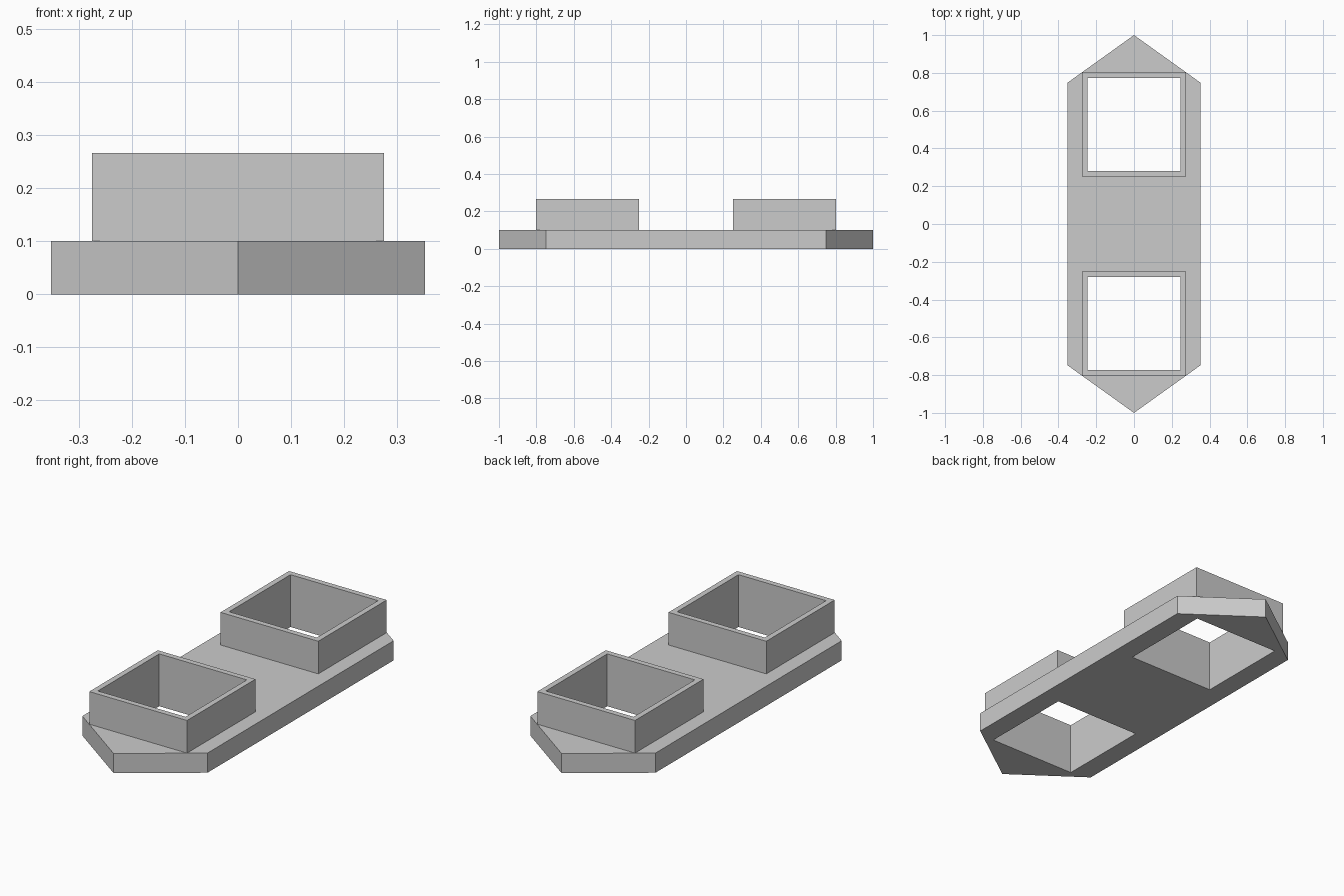
import bpy
import bmesh

cube = bpy.data.objects.get("Cube")
if cube:
    bpy.data.objects.remove(cube, do_unlink=True)

# Single grey finish
grey = bpy.data.materials.new("plain grey")
grey.use_nodes = True
colour = (0.6, 0.6, 0.6, 1)
grey.diffuse_color = colour
grey.node_tree.nodes["Principled BSDF"].inputs["Base Color"].default_value = colour

PLATE_TOP, COLLAR_TOP = 0.1, 0.266
CENTRE, OUTER, INNER = 0.5275, 0.275, 0.2465


def square(half, cy):
    return [(-half, cy - half), (half, cy - half), (half, cy + half), (-half, cy + half)]


def slab(name, outlines, z0, z1):
    """Extrude an outline, with any further outlines as holes, from z0 to z1."""
    curve = bpy.data.curves.new(name, "CURVE")
    curve.dimensions = "2D"
    curve.fill_mode = "BOTH"
    curve.extrude = (z1 - z0) / 2
    for outline in outlines:
        spline = curve.splines.new("POLY")
        spline.points.add(len(outline) - 1)
        for point, (x, y) in zip(spline.points, outline):
            point.co = (x, y, 0, 1)
        spline.use_cyclic_u = True
    helper = bpy.data.objects.new(name + " outline", curve)
    bpy.context.collection.objects.link(helper)
    mesh = bpy.data.meshes.new_from_object(
        helper.evaluated_get(bpy.context.evaluated_depsgraph_get()))
    bpy.data.objects.remove(helper, do_unlink=True)

    # Weld the caps to the walls and lift into place
    bm = bmesh.new()
    bm.from_mesh(mesh)
    bmesh.ops.remove_doubles(bm, verts=bm.verts, dist=1e-5)
    bmesh.ops.translate(bm, verts=bm.verts, vec=(0, 0, (z0 + z1) / 2))
    bmesh.ops.recalc_face_normals(bm, faces=bm.faces)
    for face in bm.faces:
        face.smooth = False
    bm.to_mesh(mesh)
    bm.free()
    mesh.materials.clear()
    mesh.materials.append(grey)
    obj = bpy.data.objects.new(name, mesh)
    bpy.context.collection.objects.link(obj)
    return obj


# Base plate with pointed ends and two square openings
half_outline = [(0.352, -0.748), (0.352, 0.748), (0, 1)]
plate = half_outline + [(-x, -y) for x, y in half_outline]
slab("base_plate", [plate, square(INNER, CENTRE), square(INNER, -CENTRE)], 0, PLATE_TOP)

# Square collar around each opening
for name, cy in (("front_collar", -CENTRE), ("back_collar", CENTRE)):
    slab(name, [square(OUTER, cy), square(INNER, cy)], PLATE_TOP, COLLAR_TOP)
